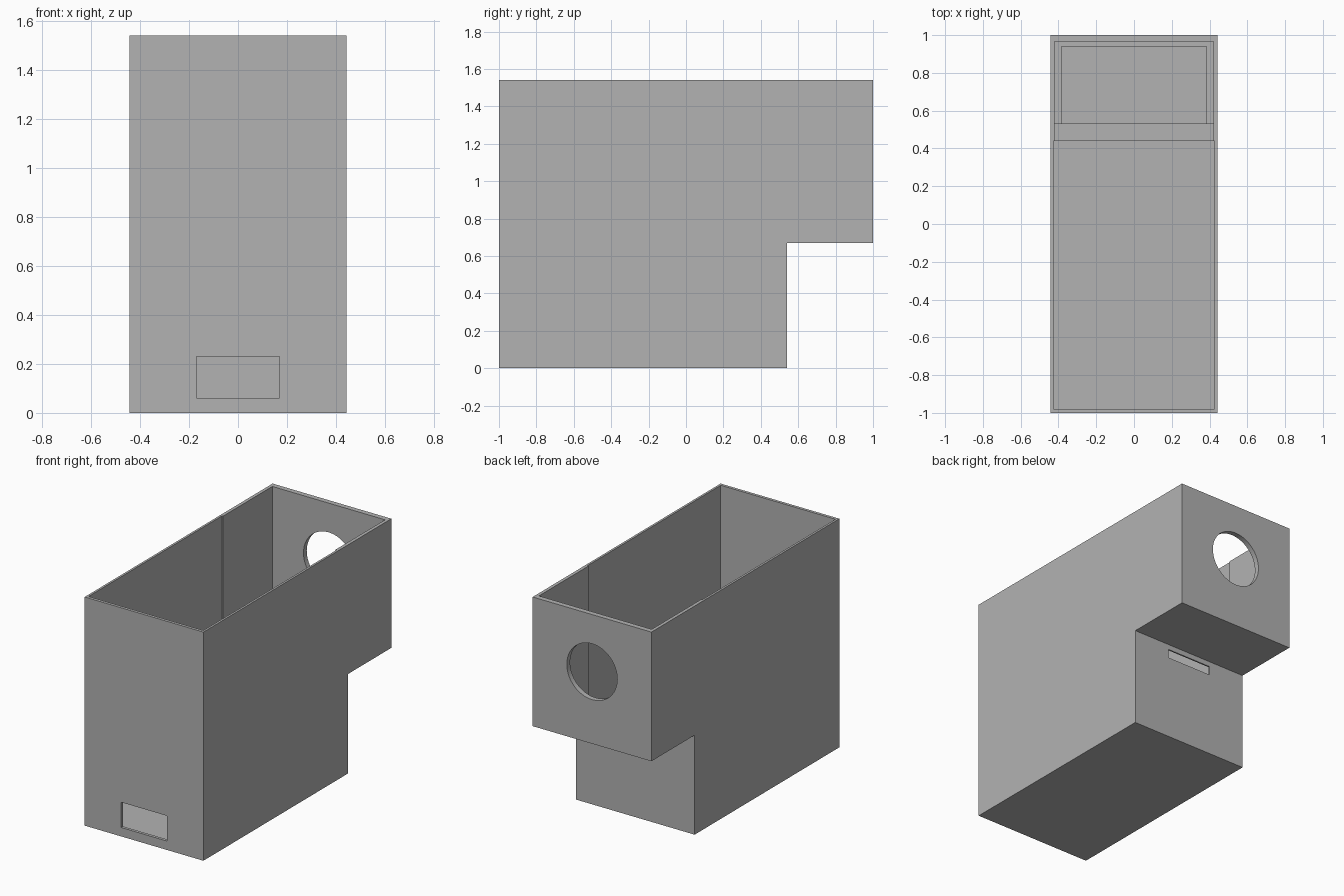
import bpy, bmesh
from math import radians
from mathutils import Matrix

default = bpy.data.objects.get("Cube")
if default:
    bpy.data.objects.remove(default, do_unlink=True)

# Single plain grey
grey = bpy.data.materials.new("plain_grey")
grey.use_nodes = True
colour = (0.448, 0.448, 0.448, 1)
grey.diffuse_color = colour
grey.node_tree.nodes["Principled BSDF"].inputs["Base Color"].default_value = colour


def make_object(name, bm):
    bmesh.ops.recalc_face_normals(bm, faces=bm.faces)
    mesh = bpy.data.meshes.new(name)
    bm.to_mesh(mesh)
    bm.free()
    mesh.materials.append(grey)
    obj = bpy.data.objects.new(name, mesh)
    bpy.context.collection.objects.link(obj)
    return obj


def box_cutter(name, half_x, y0, y1, z0, z1):
    bm = bmesh.new()
    bmesh.ops.create_cube(bm, size=1)
    bmesh.ops.scale(bm, vec=(2 * half_x, y1 - y0, z1 - z0), verts=bm.verts)
    bmesh.ops.translate(bm, vec=(0, (y0 + y1) / 2, (z0 + z1) / 2), verts=bm.verts)
    return make_object(name, bm)


# Housing: stepped side profile extruded across the width
HALF_W, TOP = 0.4425, 1.54
profile = [(-1, 0), (0.54, 0), (0.54, 0.67), (1, 0.67), (1, TOP), (-1, TOP)]
bm = bmesh.new()
face = bm.faces.new([bm.verts.new((-HALF_W, y, z)) for y, z in profile])
side = bmesh.ops.extrude_face_region(bm, geom=[face])["geom"]
bmesh.ops.translate(bm, vec=(2 * HALF_W, 0, 0),
                    verts=[v for v in side if isinstance(v, bmesh.types.BMVert)])
housing = make_object("housing", bm)

# Round port through the back wall
bm = bmesh.new()
bmesh.ops.create_cone(bm, cap_ends=True, segments=64, radius1=0.188, radius2=0.188, depth=0.3,
                      matrix=Matrix.Translation((0, 1, 1.155)) @ Matrix.Rotation(radians(90), 4, "X"))
port = make_object("back_port_cutter", bm)

# Open-topped chambers, floor recess and the two slots
ABOVE = TOP + 0.1
cutters = [
    box_cutter("main_chamber_cutter", 0.4275, -0.98, 0.44, 0.02, ABOVE),
    box_cutter("rear_well_cutter", 0.42, 0.35, 0.53, 0.03, ABOVE),
    box_cutter("upper_chamber_cutter", 0.42, 0.4, 0.965, 0.71, ABOVE),
    box_cutter("floor_recess_cutter", 0.385, 0.45, 0.94, 0.69, ABOVE),
    box_cutter("front_slot_cutter", 0.17, -1.1, -0.9, 0.06, 0.23),
    box_cutter("back_slot_cutter", 0.17, 0.48, 0.6, 0.575, 0.635),
    port,
]
bpy.ops.object.select_all(action="DESELECT")
housing.select_set(True)
bpy.context.view_layer.objects.active = housing
for cutter in cutters:
    cutter.hide_render = True
    mod = housing.modifiers.new(cutter.name, "BOOLEAN")
    mod.operation = "DIFFERENCE"
    mod.solver = "EXACT"
    mod.object = cutter
    bpy.ops.object.modifier_apply(modifier=mod.name)
    bpy.data.objects.remove(cutter, do_unlink=True)

bpy.ops.object.shade_smooth_by_angle(angle=radians(30))
